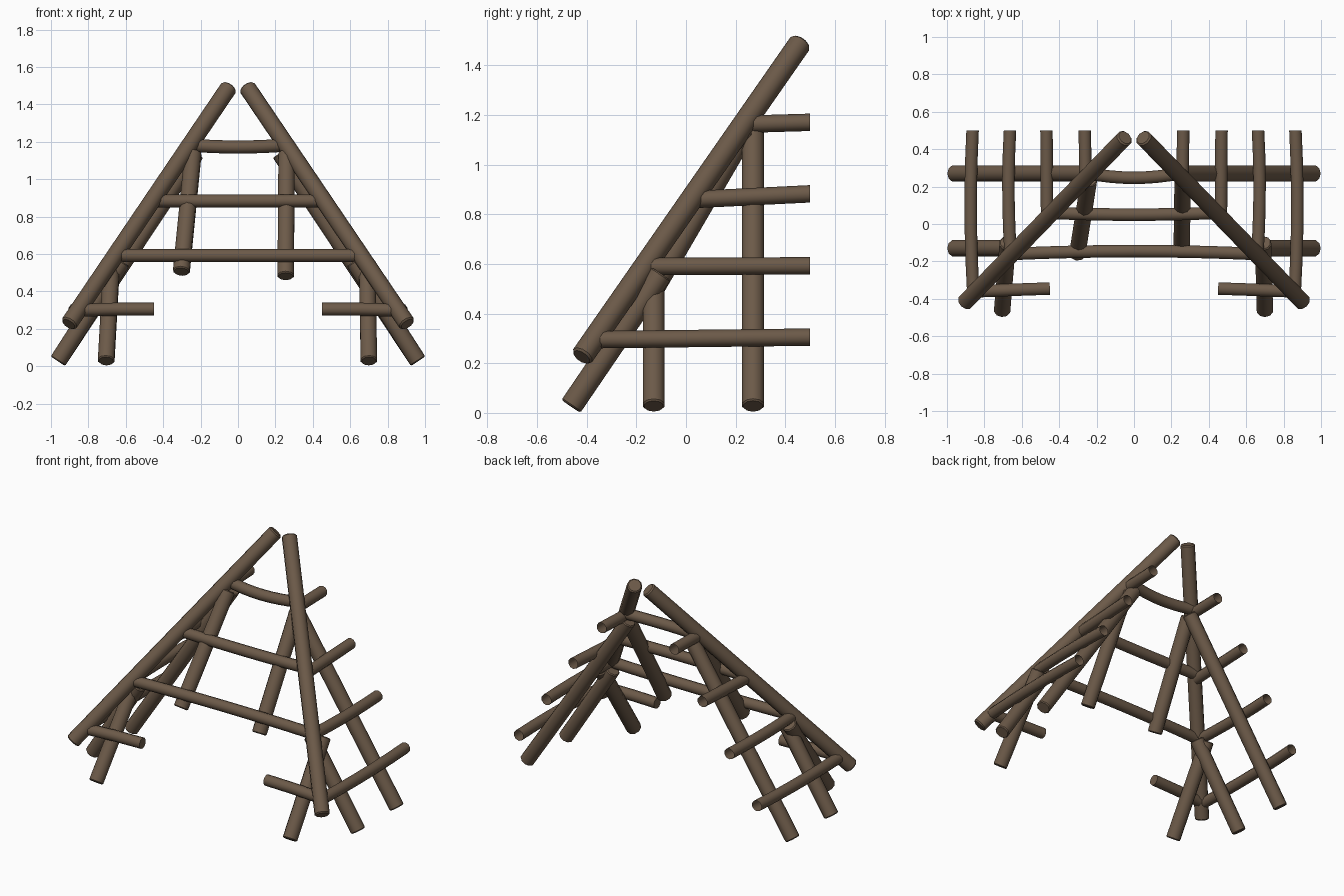
import bpy, bmesh, math
from mathutils import Vector

if "Cube" in bpy.data.objects:
    bpy.data.objects.remove(bpy.data.objects["Cube"])

wood = bpy.data.materials.new("weathered brown wood")
wood.diffuse_color = (0.150, 0.102, 0.066, 1)
wood.use_nodes = True
wood.node_tree.nodes["Principled BSDF"].inputs["Base Color"].default_value = wood.diffuse_color


def log(name, pts, r, sides=10, cap_start=True, cap_end=True, bevel=0.0):
    """Round log swept through a few points, optionally open at an end."""
    pts = [Vector(p) for p in pts]
    bm = bmesh.new()
    rings = []
    whole = (pts[-1] - pts[0]).normalized()
    up = Vector((0, 0, 1))
    for i, p in enumerate(pts):
        a, b = pts[max(i - 1, 0)], pts[min(i + 1, len(pts) - 1)]
        d = (b - a).normalized()
        open_end = (i == len(pts) - 1 and not cap_end)
        if open_end:                      # cut square with the back plane
            d = Vector((0, 1, 0))
        u = d.cross(up).normalized()
        v = u.cross(d)
        stations = [(p, r)]
        if bevel and i == 0:
            stations = [(p, r - bevel), (p + d * bevel, r)]
        if bevel and i == len(pts) - 1 and not open_end:
            stations = [(p - d * bevel, r), (p, r - bevel)]
        for c, rad in stations:
            rings.append([bm.verts.new(c + rad * (
                math.cos(2 * math.pi * (k + .5) / sides) * u +
                math.sin(2 * math.pi * (k + .5) / sides) * v)) for k in range(sides)])
    for ra, rb in zip(rings, rings[1:]):
        for k in range(sides):
            j = (k + 1) % sides
            bm.faces.new((ra[k], ra[j], rb[j], rb[k]))
    if cap_start:
        bm.faces.new(rings[0][::-1])
    if cap_end:
        bm.faces.new(rings[-1])
    bm.normal_update()
    bmesh.ops.recalc_face_normals(bm, faces=bm.faces)
    me = bpy.data.meshes.new(name)
    bm.to_mesh(me)
    bm.free()
    me.materials.append(wood)
    ob = bpy.data.objects.new(name, me)
    bpy.context.collection.objects.link(ob)
    bpy.ops.object.select_all(action='DESELECT')
    ob.select_set(True)
    bpy.context.view_layer.objects.active = ob
    bpy.ops.object.shade_smooth_by_angle(angle=math.radians(40))
    return ob


R, B = 0.046, 0.035      # rafter and batten radii

for s, side in ((-1, "left"), (1, "right")):
    # hip rafters running along the roof corners
    log(f"{side}_hip_rafter", [(s * .905, -.42, .225), (s * .048, .462, 1.492)], R, bevel=.008)
    # rafters under the side slope
    log(f"{side}_short_side_rafter", [(s * .963, -.13, .027), (s * .62, -.13, .56)], R, bevel=.006)
    log(f"{side}_long_side_rafter", [(s * .963, .27, .027), (s * .225, .27, 1.14)], R, bevel=.006)
    # short front battens at the eaves
    log(f"{side}_eave_batten", [(s * .845, -.36, .30), (s * .65, -.352, .305),
                                (s * .45, -.345, .305)], B)
    # side battens, open where they meet the back plane
    for i, (x, y, z0, z1, bow) in enumerate(((.86, -.355, .295, .305, .012),
                                             (.66, -.155, .59, .592, .01),
                                             (.465, .05, .86, .882, 0),
                                             (.26, .265, 1.163, 1.17, 0))):
        pts = []
        for k in range(6):
            t = k / 5
            pts.append((s * (x + .003 * t + bow * 4 * t * (1 - t)),
                        y + (.5 - y) * t, z0 + (z1 - z0) * t))
        log(f"{side}_side_batten_{i + 1}", pts, B, cap_end=False)

# rafters under the front slope
log("left_short_front_rafter", [(-.705, -.463, .027), (-.675, -.10, .56)], R, bevel=.006)
log("right_short_front_rafter", [(.70, -.463, .027), (.69, -.10, .56)], R, bevel=.006)
log("left_long_front_rafter", [(-.303, -.16, .505), (-.24, .24, 1.14)], R, bevel=.006)
log("right_long_front_rafter", [(.255, -.145, .48), (.26, .24, 1.14)], R, bevel=.006)

# front battens spanning between the hip rafters, gently bowed
for i, (x, y, z, by, bz) in enumerate(((.65, -.16, .592, .015, 0),
                                       (.45, .06, .884, -.01, 0),
                                       (.25, .272, 1.182, -.025, -.01))):
    pts = []
    for k in range(9):
        t = -1 + k / 4
        pts.append((x * t, y + by * (1 - t * t), z + bz * (1 - t * t)))
    log(f"front_batten_{i + 1}", pts, B)
